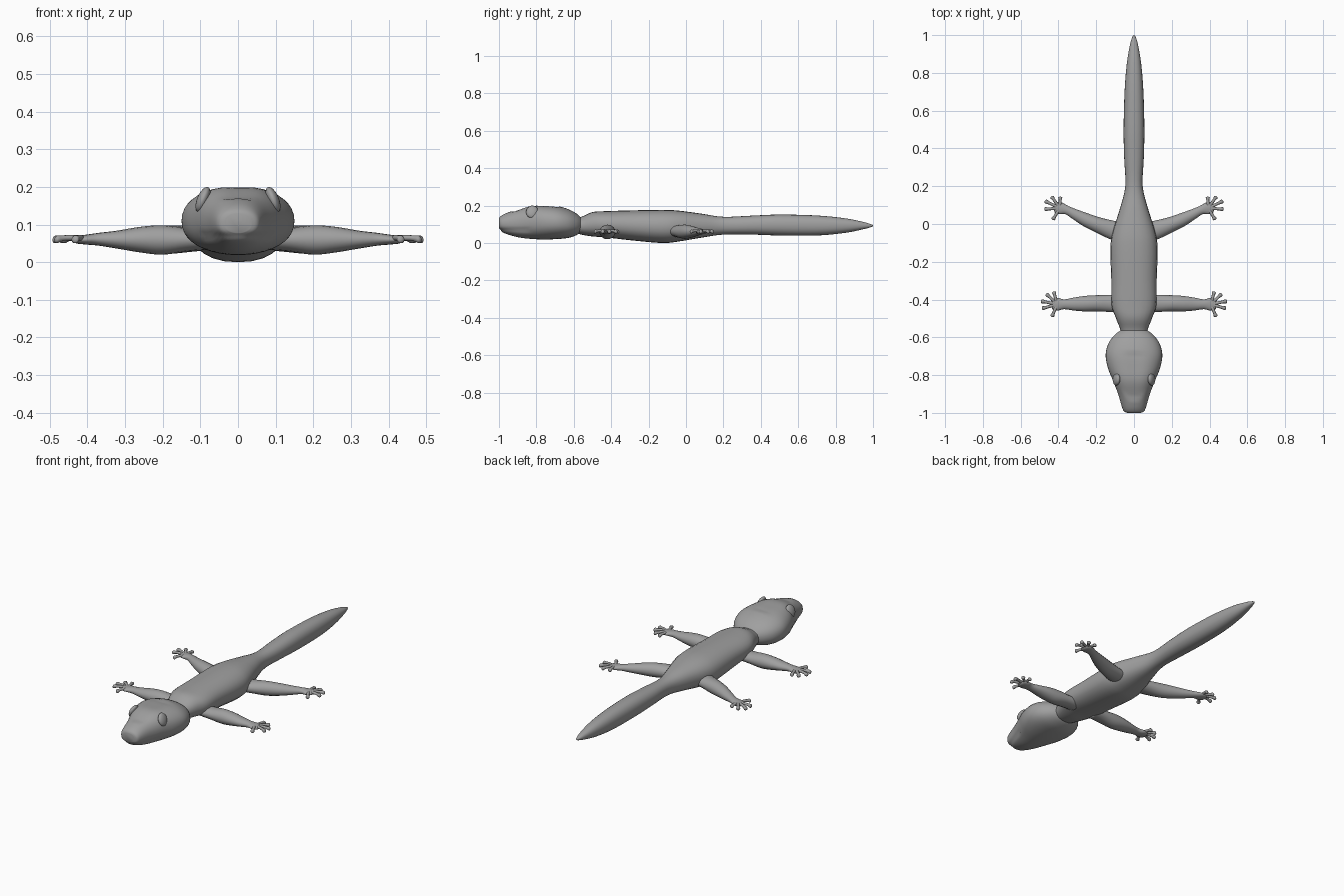
import bpy
import math
from mathutils import Vector

cube = bpy.data.objects.get("Cube")
if cube:
    bpy.data.objects.remove(cube)

skin = bpy.data.materials.new("grey skin")
skin.use_nodes = True
colour = (0.35, 0.35, 0.35, 1)
skin.diffuse_color = colour
skin.node_tree.nodes["Principled BSDF"].inputs["Base Color"].default_value = colour


def finish(obj, mirrored=False):
    obj.data.materials.append(skin)
    if mirrored:
        modifier = obj.modifiers.new("Mirror", 'MIRROR')
        modifier.use_axis[0] = True
        modifier.use_mirror_merge = False
    bpy.ops.object.select_all(action='DESELECT')
    obj.select_set(True)
    bpy.context.view_layer.objects.active = obj
    bpy.ops.object.shade_smooth()
    return obj


def smooth_path(stations, steps):
    """Catmull-Rom interpolation through the stations."""
    last = len(stations) - 1
    result = []
    for i in range(last):
        a, b, c, d = (stations[min(max(k, 0), last)] for k in range(i - 1, i + 3))
        for s in range(steps):
            t = s / steps
            result.append([
                q + t / 2 * (r - p + t * (2 * p - 5 * q + 4 * r - w + t * (3 * (q - r) + w - p)))
                for p, q, r, w in zip(a, b, c, d)])
    result.append(list(stations[-1]))
    return result


def signed_power(value, power):
    return math.copysign(abs(value) ** power, value)


def loft(name, stations, sides=24, steps=4, roundness=2.0, mirrored=False, shape=None):
    """Skin superelliptic rings; a station is x, y, z, half width, half height."""
    path = smooth_path(stations, steps)
    verts, faces = [], []
    for i, (x, y, z, wide, high) in enumerate(path):
        ahead = Vector(path[min(i + 1, len(path) - 1)][:3])
        behind = Vector(path[max(i - 1, 0)][:3])
        tangent = ahead - behind
        across = Vector((tangent.y, -tangent.x, 0)).normalized()
        for k in range(sides):
            angle = math.tau * k / sides
            u = signed_power(math.cos(angle), 2 / roundness) * max(wide, 0.001)
            v = signed_power(math.sin(angle), 2 / roundness) * max(high, 0.001)
            point = Vector((x, y, z + v)) + across * u
            verts.append(shape(point) if shape else point)
    for i in range(len(path) - 1):
        for k in range(sides):
            n = (k + 1) % sides
            faces.append((i * sides + k, i * sides + sides + k,
                          i * sides + sides + n, i * sides + n))
    faces.append(tuple(range(sides)))
    faces.append(tuple(reversed(range(len(verts) - sides, len(verts)))))
    mesh = bpy.data.meshes.new(name)
    mesh.from_pydata(verts, [], faces)
    obj = bpy.data.objects.new(name, mesh)
    bpy.context.collection.objects.link(obj)
    bpy.context.view_layer.objects.active = obj
    obj.select_set(True)
    bpy.ops.object.mode_set(mode='EDIT')
    bpy.ops.mesh.select_all(action='SELECT')
    bpy.ops.mesh.normals_make_consistent(inside=False)
    bpy.ops.object.mode_set(mode='OBJECT')
    return finish(obj, mirrored)


def along_y(profile):
    """Turn y, half width, bottom, top into centred stations."""
    return [(0, y, (low + top) / 2, wide, (top - low) / 2) for y, wide, low, top in profile]


# Trunk and tail in one continuous skin
loft("body_and_tail", along_y([
    (-.62, .06, .06, .13), (-.56, .072, .045, .14), (-.5, .095, .035, .165),
    (-.43, .118, .03, .17), (-.3, .12, .015, .174), (-.13, .125, 0, .177),
    (-.04, .112, .008, .173), (.08, .075, .028, .157), (.2, .046, .045, .14),
    (.35, .052, .045, .146), (.5, .055, .04, .152), (.7, .05, .04, .147),
    (.85, .038, .054, .132), (.95, .021, .074, .112), (.99, .009, .085, .1),
    (1, .002, .09, .095)]), roundness=2.25)


# Head with a shallow mouth crease and a slightly dished forehead
def mouth_and_brow(point):
    if point.y < -.84:
        pinch = .045 * math.exp(-((point.z - .07) / .008) ** 2)
        point.x *= 1 - pinch
        point.y += pinch * .1
    if point.z > .17 and point.y < -.68:
        point.z -= .007 * math.exp(-(point.x / .05) ** 2)
    return point


loft("head", along_y([
    (-1, .035, .078, .13), (-.992, .053, .066, .142), (-.965, .065, .05, .158),
    (-.9, .084, .031, .181), (-.83, .111, .022, .204), (-.76, .139, .019, .204),
    (-.69, .15, .021, .198), (-.63, .134, .027, .181), (-.585, .1, .042, .157),
    (-.56, .065, .06, .135)]), sides=40, roundness=2.2, shape=mouth_and_brow)

# Eyes set against the sides of the brow
bpy.ops.mesh.primitive_uv_sphere_add(segments=24, ring_count=12, radius=1)
eyes = bpy.context.object
eyes.name = "eyes"
for vert in eyes.data.vertices:
    vert.co = Vector((vert.co.x * .016, vert.co.y * .033, vert.co.z * .036))
    vert.co.rotate(Vector((0, 0, 1)).rotation_difference(Vector((-.4, .15, 1))))
    vert.co += Vector((.093, -.822, .166))
finish(eyes, mirrored=True)

# Limbs: upper leg, lower leg and flat palm
front_leg = [
    (.06, -.42, .062, .045, .028), (.13, -.42, .06, .045, .031),
    (.2, -.42, .059, .043, .039), (.26, -.422, .06, .041, .034),
    (.32, -.424, .06, .034, .024), (.37, -.425, .061, .026, .017),
    (.405, -.425, .06, .034, .013), (.43, -.425, .06, .028, .01),
    (.438, -.425, .06, .008, .004)]
hind_leg = [
    (.05, -.05, .065, .055, .03), (.12, -.03, .062, .049, .034),
    (.19, -.005, .06, .041, .038), (.25, .02, .06, .036, .033),
    (.31, .05, .06, .028, .024), (.355, .073, .061, .023, .017),
    (.39, .083, .06, .032, .013), (.415, .087, .06, .027, .01),
    (.424, .088, .06, .008, .004)]
loft("front_legs", front_leg, sides=16, roundness=2.0, mirrored=True)
loft("hind_legs", hind_leg, sides=16, roundness=2.0, mirrored=True)


# Five slim toes fanned out from each palm, with rounded pads
def toes(name, palm, tips):
    for number, tip in enumerate(tips, 1):
        start, end = Vector(palm), Vector(tip)
        stations = []
        for t, wide in ((.1, .01), (.5, .008), (.75, .008), (.9, .011), (.97, .008), (1, .001)):
            arch = .006 * math.sin(math.pi * t)
            x, y = start.lerp(end, t)
            stations.append((x, y, .059 + arch, wide, wide * .95))
        loft(f"{name}_{number}", stations, sides=10, steps=2, mirrored=True)


toes("front_toe", (.407, -.425),
     [(.425, -.357), (.465, -.369), (.493, -.408), (.488, -.448), (.435, -.492)])
toes("hind_toe", (.393, .084),
     [(.39, .145), (.437, .147), (.472, .122), (.475, .078), (.43, .022)])
